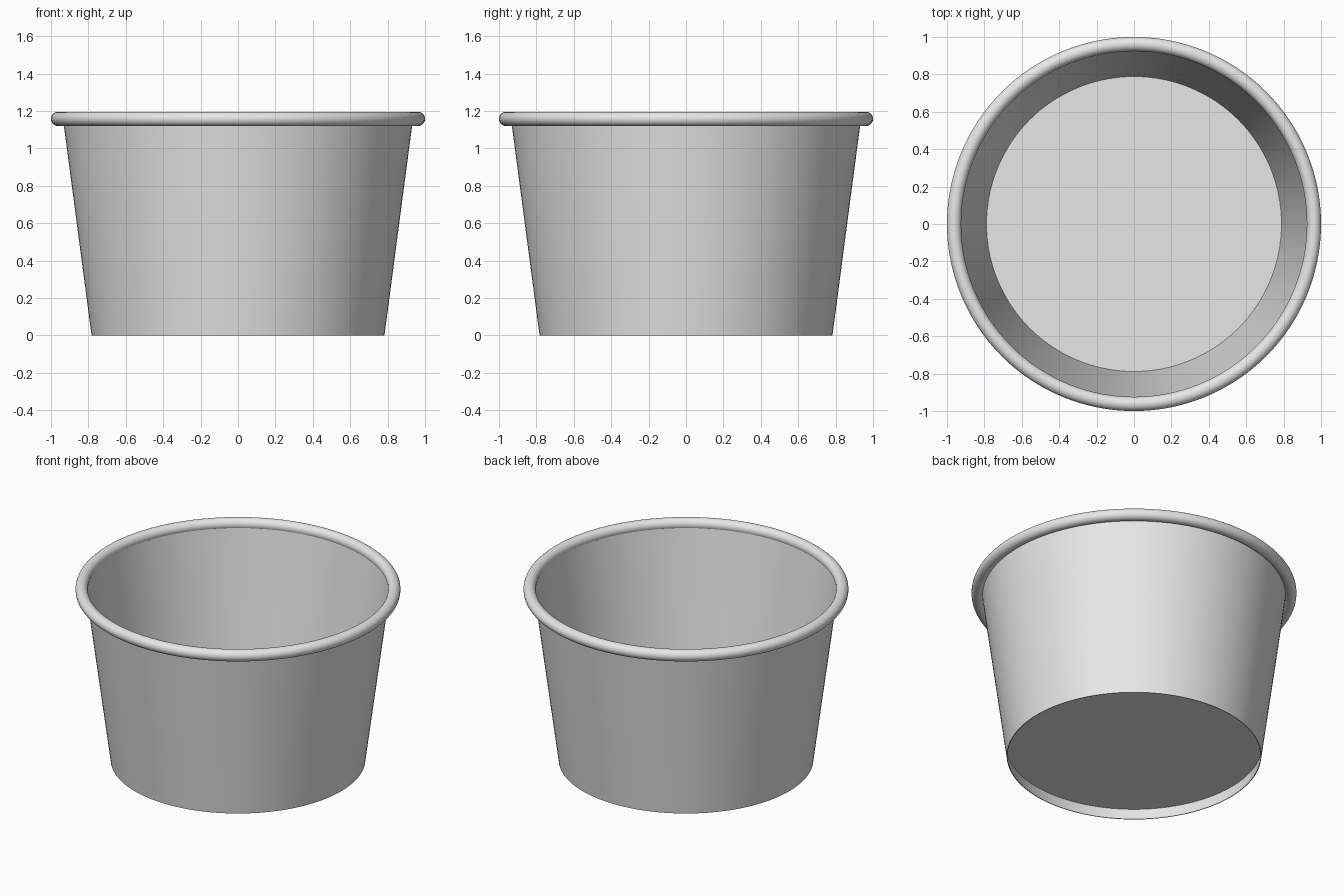
import bpy, bmesh, math

if "Cube" in bpy.data.objects:
    bpy.data.objects.remove(bpy.data.objects["Cube"])

paper = bpy.data.materials.new("light_grey_paper")
paper.diffuse_color = (0.8, 0.8, 0.8, 1)
paper.use_nodes = True
paper.node_tree.nodes["Principled BSDF"].inputs["Base Color"].default_value = paper.diffuse_color
SEG = 128


def lathe(name, profile, closed=False):
    """Spin an (r, z) profile around the z axis."""
    bm = bmesh.new()
    rings = []
    for r, z in profile:
        if r == 0:
            rings.append([bm.verts.new((0, 0, z))] * SEG)
        else:
            rings.append([bm.verts.new((r * math.cos(2 * math.pi * i / SEG),
                                        r * math.sin(2 * math.pi * i / SEG), z))
                          for i in range(SEG)])
    pairs = list(zip(rings, rings[1:]))
    if closed:
        pairs.append((rings[-1], rings[0]))
    for a, b in pairs:
        for i in range(SEG):
            j = (i + 1) % SEG
            bm.faces.new(list(dict.fromkeys((a[i], a[j], b[j], b[i]))))
    bmesh.ops.recalc_face_normals(bm, faces=bm.faces)
    me = bpy.data.meshes.new(name)
    bm.to_mesh(me)
    bm.free()
    me.materials.append(paper)
    ob = bpy.data.objects.new(name, me)
    bpy.context.collection.objects.link(ob)
    bpy.ops.object.select_all(action='DESELECT')
    ob.select_set(True)
    bpy.context.view_layer.objects.active = ob
    bpy.ops.object.shade_smooth_by_angle(angle=math.radians(35))
    return ob


# Thin tapered wall
lathe("cup_wall", [(0.783, 0), (0.936, 1.16), (0.931, 1.16), (0.778, 0)], closed=True)

# Recessed floor, raised above the bottom edge
lathe("cup_floor", [(0, 0.075), (0.79, 0.075), (0.79, 0.08), (0, 0.08)])

# Rolled rim
R, r = 0.962, 0.038
lathe("rolled_rim", [(R + r * math.cos(2 * math.pi * k / 24),
                      1.158 + r * math.sin(2 * math.pi * k / 24)) for k in range(24)],
      closed=True)
